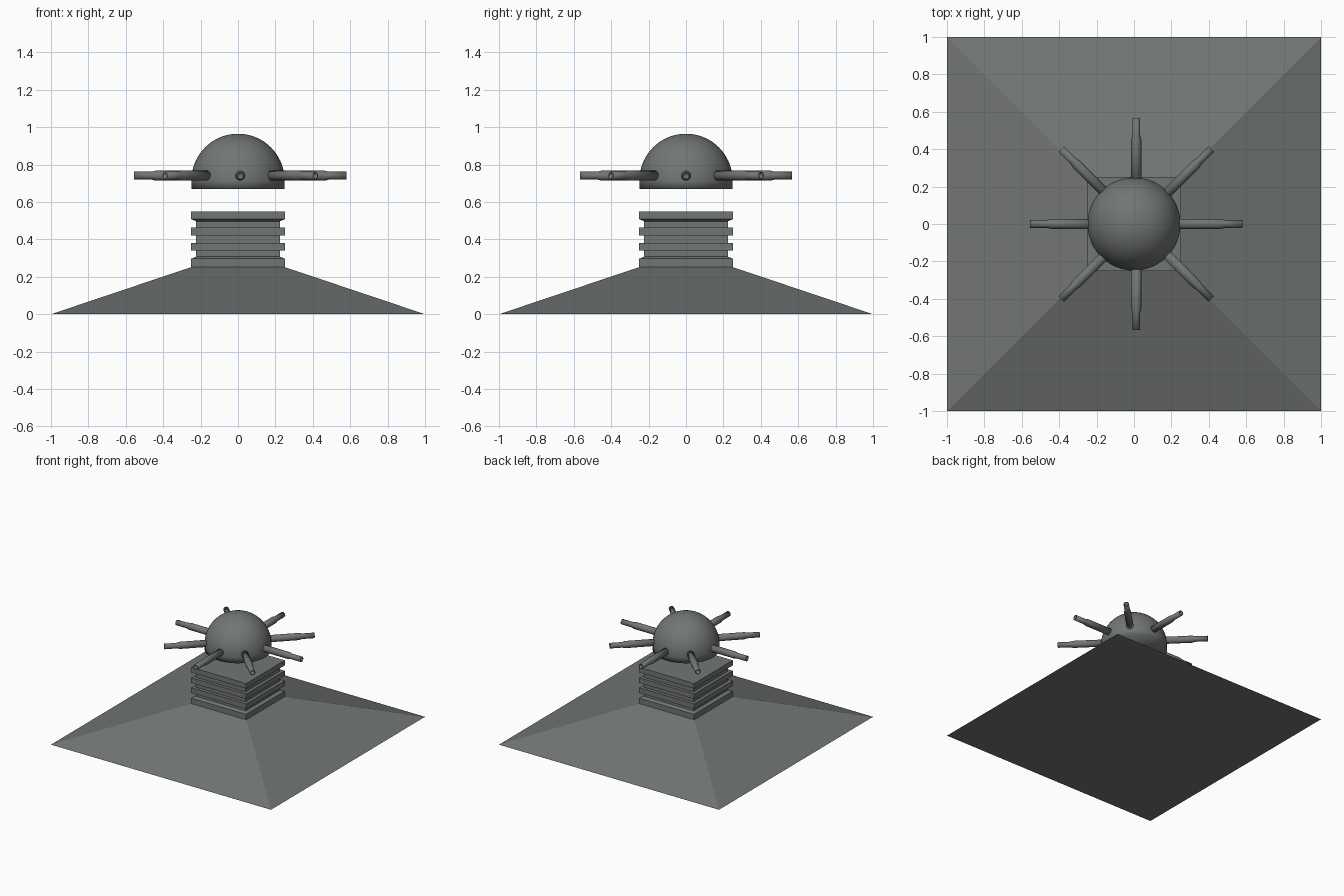
import bpy, bmesh, math
from mathutils import Matrix

if "Cube" in bpy.data.objects:
    bpy.data.objects.remove(bpy.data.objects["Cube"])

metal = bpy.data.materials.new("dark_metal")
metal.diffuse_color = (0.165, 0.18, 0.174, 1.0)
metal.use_nodes = True
metal.node_tree.nodes["Principled BSDF"].inputs["Base Color"].default_value = metal.diffuse_color


def make_object(name, bm, smooth=False):
    bmesh.ops.recalc_face_normals(bm, faces=bm.faces)
    for face in bm.faces:
        face.smooth = smooth
    mesh = bpy.data.meshes.new(name)
    bm.to_mesh(mesh)
    bm.free()
    mesh.materials.append(metal)
    obj = bpy.data.objects.new(name, mesh)
    bpy.context.collection.objects.link(obj)
    return obj


def lathe(profile, sides, turn=0.0):
    """Stack rings of (radius, height) and cap both ends."""
    bm = bmesh.new()
    rings = []
    for r, z in profile:
        rings.append([bm.verts.new((r * math.cos(turn + 2 * math.pi * i / sides),
                                    r * math.sin(turn + 2 * math.pi * i / sides), z))
                      for i in range(sides)])
    for a, b in zip(rings, rings[1:]):
        for i in range(sides):
            j = (i + 1) % sides
            bm.faces.new((a[i], a[j], b[j], b[i]))
    bm.faces.new(rings[0])
    bm.faces.new(rings[-1])
    return bm


# Sloped base and ribbed square column, as half widths and heights
WIDE, NARROW = 0.25, 0.224
profile = [(1.0, 0.0), (WIDE, 0.252), (WIDE, 0.297), (NARROW, 0.308)]
for low, high in ((0.34, 0.382), (0.422, 0.464)):
    profile += [(NARROW, low), (WIDE, low), (WIDE, high), (NARROW, high)]
profile += [(NARROW, 0.497), (WIDE, 0.508), (WIDE, 0.55)]
square = [(w * math.sqrt(2), z) for w, z in profile]
make_object("pedestal", lathe(square, 4, math.pi / 4))

# Dome: half sphere on a short straight skirt, softly shaded round the rim
RADIUS, CENTRE, BOTTOM = 0.249, 0.716, 0.67
steps = 18
arc = [(math.pi / 2 - 0.01) * k / steps for k in range(steps + 1)]
dome = [(RADIUS, BOTTOM)] + [(RADIUS * math.cos(a), CENTRE + RADIUS * math.sin(a))
                             for a in arc]
make_object("dome", lathe(dome, 48), True)

# Eight stepped barrels with hollow muzzles
barrel = [(0.027, 0.19), (0.027, 0.45), (0.021, 0.475), (0.021, 0.567),
          (0.014, 0.567), (0.014, 0.53)]
for k in range(8):
    bm = lathe(barrel, 20)
    place = (Matrix.Translation((0.012, 0, 0.741))
             @ Matrix.Rotation(k * math.pi / 4, 4, 'Z')
             @ Matrix.Rotation(math.pi / 2, 4, 'Y'))
    bm.transform(place)
    make_object(f"barrel_{k + 1}", bm, True)
